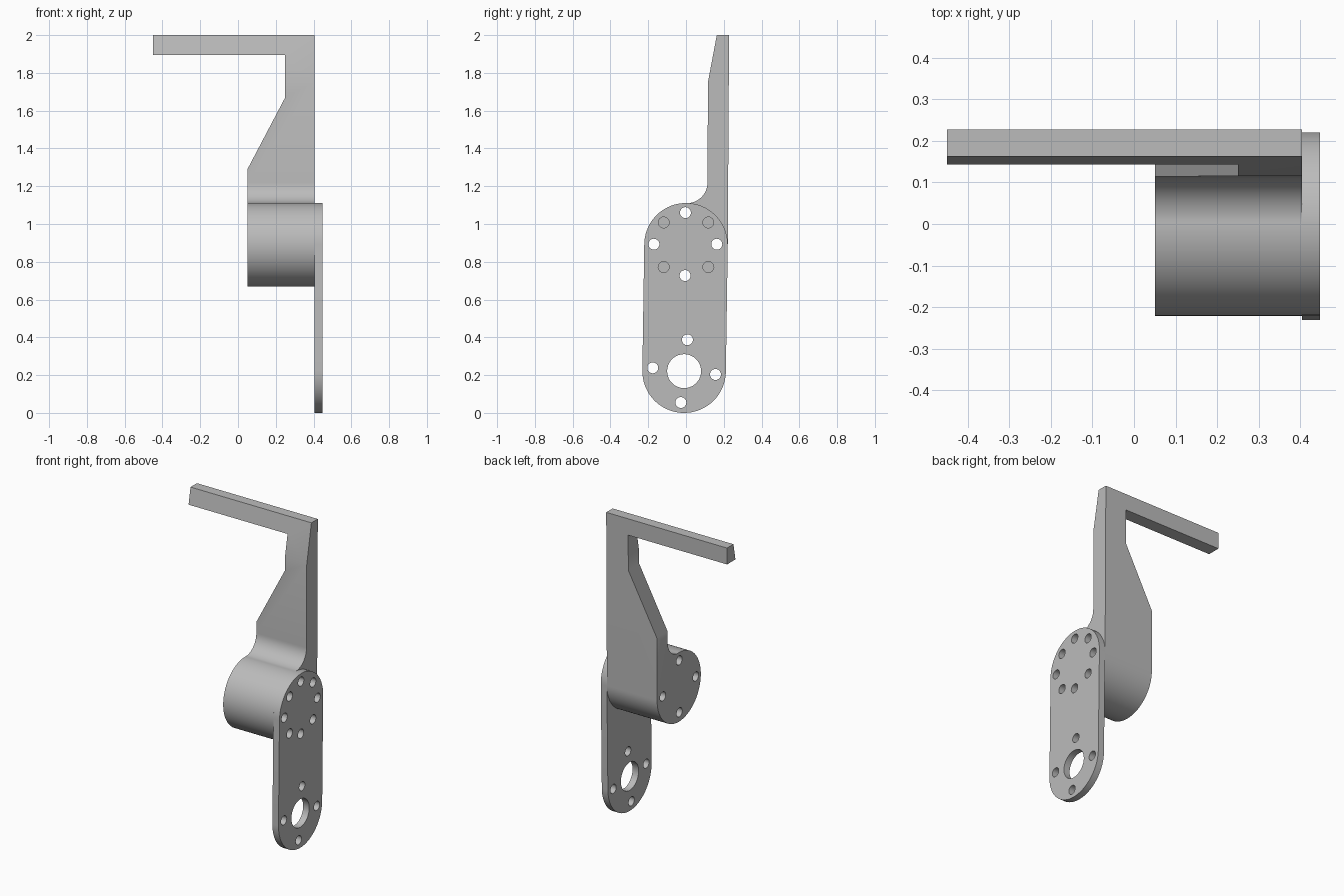
import bpy, bmesh
from math import cos, sin, radians, atan2, degrees

if "Cube" in bpy.data.objects:
    bpy.data.objects.remove(bpy.data.objects["Cube"], do_unlink=True)

grey = bpy.data.materials.new("plain grey")
grey.use_nodes = True
grey.diffuse_color = (0.5, 0.5, 0.5, 1)
grey.node_tree.nodes["Principled BSDF"].inputs["Base Color"].default_value = (0.5, 0.5, 0.5, 1)


def arc(cy, cz, r, start, end, steps):
    angles = [radians(start + (end - start) * i / steps) for i in range(steps + 1)]
    return [(cy + r * cos(a), cz + r * sin(a)) for a in angles]


def prism(name, outlines, axis, low, high):
    """Extrude closed outlines along x (points are y, z) or y (points are x, z)."""
    bm = bmesh.new()
    for outline in outlines:
        place = (lambda u, v: (low, u, v)) if axis == "x" else (lambda u, v: (u, low, v))
        face = bm.faces.new([bm.verts.new(place(u, v)) for u, v in outline])
        ext = bmesh.ops.extrude_face_region(bm, geom=[face])
        moved = [g for g in ext["geom"] if isinstance(g, bmesh.types.BMVert)]
        d = high - low
        bmesh.ops.translate(bm, verts=moved, vec=(d, 0, 0) if axis == "x" else (0, d, 0))
    bmesh.ops.recalc_face_normals(bm, faces=bm.faces)
    mesh = bpy.data.meshes.new(name)
    bm.to_mesh(mesh)
    bm.free()
    mesh.materials.append(grey)
    obj = bpy.data.objects.new(name, mesh)
    bpy.context.collection.objects.link(obj)
    return obj


def boolean(obj, cutter, operation):
    """Apply a boolean and discard the cutter."""
    mod = obj.modifiers.new("cut", "BOOLEAN")
    mod.operation, mod.object, mod.solver = operation, cutter, "EXACT"
    bpy.context.view_layer.objects.active = obj
    bpy.ops.object.modifier_apply(modifier=mod.name)
    bpy.data.objects.remove(cutter, do_unlink=True)


def drill(obj, holes, low, high):
    outlines = [arc(y, z, r, 0, 350, 35) for y, z, r in holes]
    cutter = prism("hole_cutter", outlines, "x", low, high)
    cutter.hide_render = True
    boolean(obj, cutter, "DIFFERENCE")


R = 0.221
HUB_Z = 0.89
FOOT_Y, FOOT_Z = -0.01, 0.221
BOLT = 0.029
INNER, SEAM, OUTER = 0.05, 0.405, 0.448

# Hub and arm: side profile trimmed by the front silhouette
side = arc(0, HUB_Z, R, 90, 360, 72)
side += [(0.228, 2), (0.163, 2), (0.116, 1.75), (0.114, 1.22)]
side += arc(0.004, 1.22, 0.11, -6, -86, 14)
front = [(INNER, 0.5), (SEAM, 0.5), (SEAM, 2.1), (-0.45, 2.1),
         (-0.45, 1.895), (0.25, 1.895), (0.25, 1.67), (INNER, 1.29)]
arm = prism("hub_and_arm", [side], "x", -0.6, 0.6)
boolean(arm, prism("silhouette_cutter", [front], "y", -0.5, 0.5), "INTERSECT")

# Long rounded plate, leaning very slightly
lean = degrees(atan2(-FOOT_Y, HUB_Z - FOOT_Z))
outline = arc(0, HUB_Z, R, -lean, 180 - lean, 48)
outline += arc(FOOT_Y, FOOT_Z, R, 180 - lean, 360 - lean, 48)
plate = prism("side_plate", [outline], "x", SEAM, OUTER)

# Bolt holes through both parts
shared = [(-0.003, 1.06, BOLT), (-0.17, 0.893, BOLT), (0.163, 0.893, BOLT), (-0.005, 0.727, BOLT)]
drill(arm, shared, -0.1, 0.6)

# Plate holes: diagonal bolts, shaft opening and its ring of bolts
diagonal = [(s * 0.118, HUB_Z + t * 0.118, BOLT) for s in (-1, 1) for t in (-1, 1)]
foot = [(FOOT_Y, FOOT_Z, 0.09)]
foot += [(FOOT_Y + 0.167 * cos(radians(a)), FOOT_Z + 0.167 * sin(radians(a)), BOLT)
         for a in (-6, 84, 174, 264)]
drill(plate, shared + diagonal + foot, 0.3, 0.6)

# Smooth curved walls, keep edges sharp
for obj in (arm, plate):
    bpy.ops.object.select_all(action="DESELECT")
    obj.select_set(True)
    bpy.context.view_layer.objects.active = obj
    bpy.ops.object.shade_smooth_by_angle(angle=radians(30))
